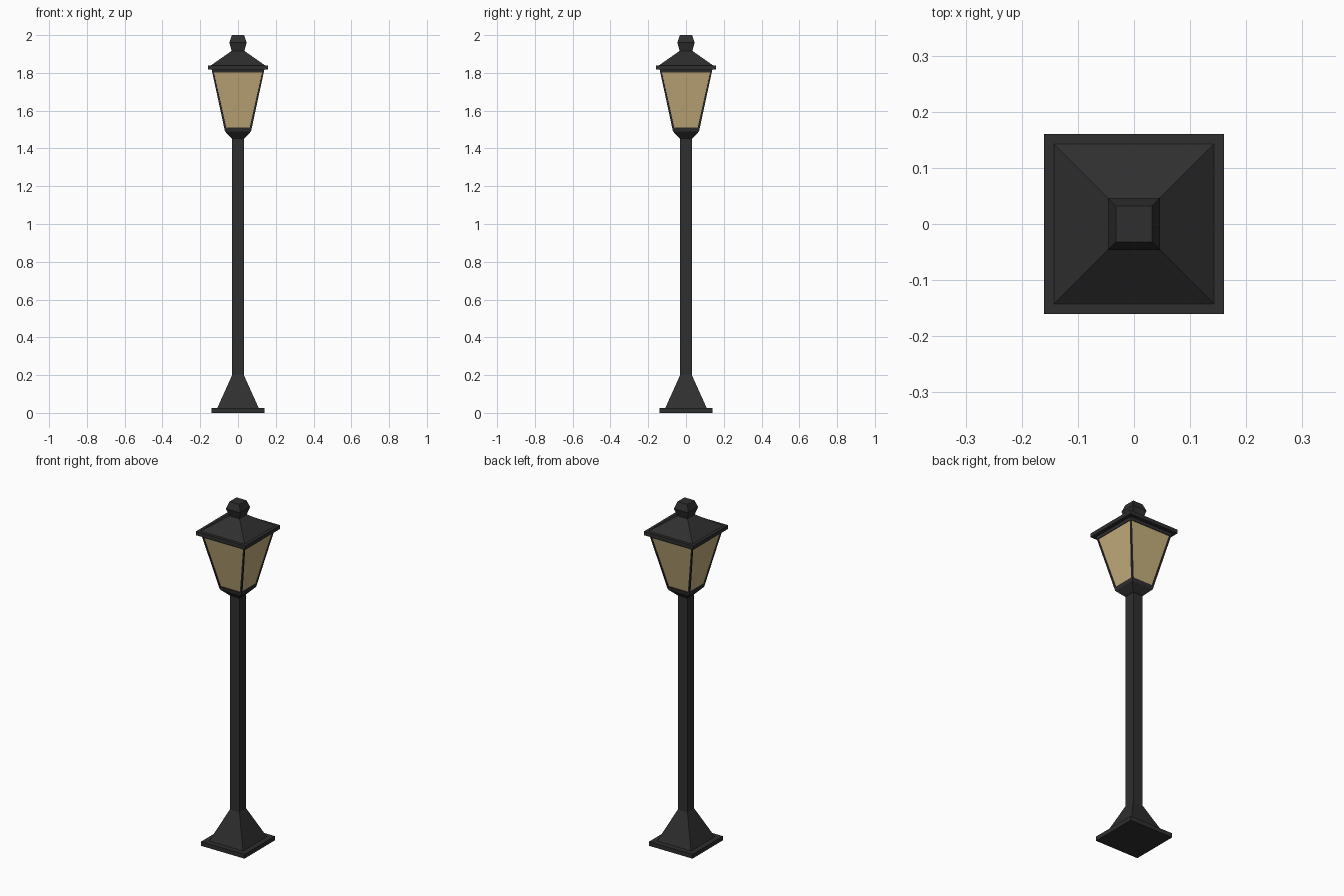
import bpy, bmesh

if "Cube" in bpy.data.objects:
    bpy.data.objects.remove(bpy.data.objects["Cube"])


def material(name, rgb):
    m = bpy.data.materials.new(name)
    m.diffuse_color = (*rgb, 1.0)
    m.use_nodes = True
    m.node_tree.nodes["Principled BSDF"].inputs["Base Color"].default_value = m.diffuse_color
    return m


IRON = material("black iron", (0.028, 0.028, 0.028))
GLASS = material("warm glass", (0.56, 0.43, 0.205))


def square_stack(name, rings, glass_row=None):
    """Loft square rings given as (half width, z); one row may hold inset panes."""
    bm = bmesh.new()
    loops = [[bm.verts.new((sx * h, sy * h, z))
              for sx, sy in ((-1, -1), (1, -1), (1, 1), (-1, 1))] for h, z in rings]
    bm.faces.new(loops[0][::-1])
    bm.faces.new(loops[-1])
    panes = []
    for r, (a, b) in enumerate(zip(loops, loops[1:])):
        for i in range(4):
            j = (i + 1) % 4
            f = bm.faces.new((a[i], a[j], b[j], b[i]))
            if r == glass_row:
                panes.append(f)
    bm.normal_update()
    if panes:
        # frame bars around slightly recessed glass
        bmesh.ops.inset_individual(bm, faces=panes, thickness=0.013)
        bmesh.ops.inset_individual(bm, faces=panes, thickness=0.0005, depth=-0.004)
        for f in panes:
            f.material_index = 1
    me = bpy.data.meshes.new(name)
    bm.to_mesh(me)
    bm.free()
    me.materials.append(IRON)
    me.materials.append(GLASS)
    ob = bpy.data.objects.new(name, me)
    bpy.context.collection.objects.link(ob)
    return ob


# foot
square_stack("base_plate", [(0.14, 0.0), (0.14, 0.025)])
square_stack("base_taper", [(0.11, 0.025), (0.031, 0.2)])
# post
square_stack("post", [(0.031, 0.19), (0.031, 1.46)])
# lantern
square_stack("lantern_collar", [(0.033, 1.453), (0.069, 1.49)])
square_stack("lantern_body", [(0.069, 1.49), (0.0712, 1.50), (0.1378, 1.81), (0.14, 1.82)],
             glass_row=1)
# roof
square_stack("eave", [(0.16, 1.818), (0.16, 1.84)])
square_stack("roof", [(0.143, 1.84), (0.033, 1.917)])
# finial
square_stack("finial", [(0.032, 1.912), (0.046, 1.96), (0.032, 2.0)])
